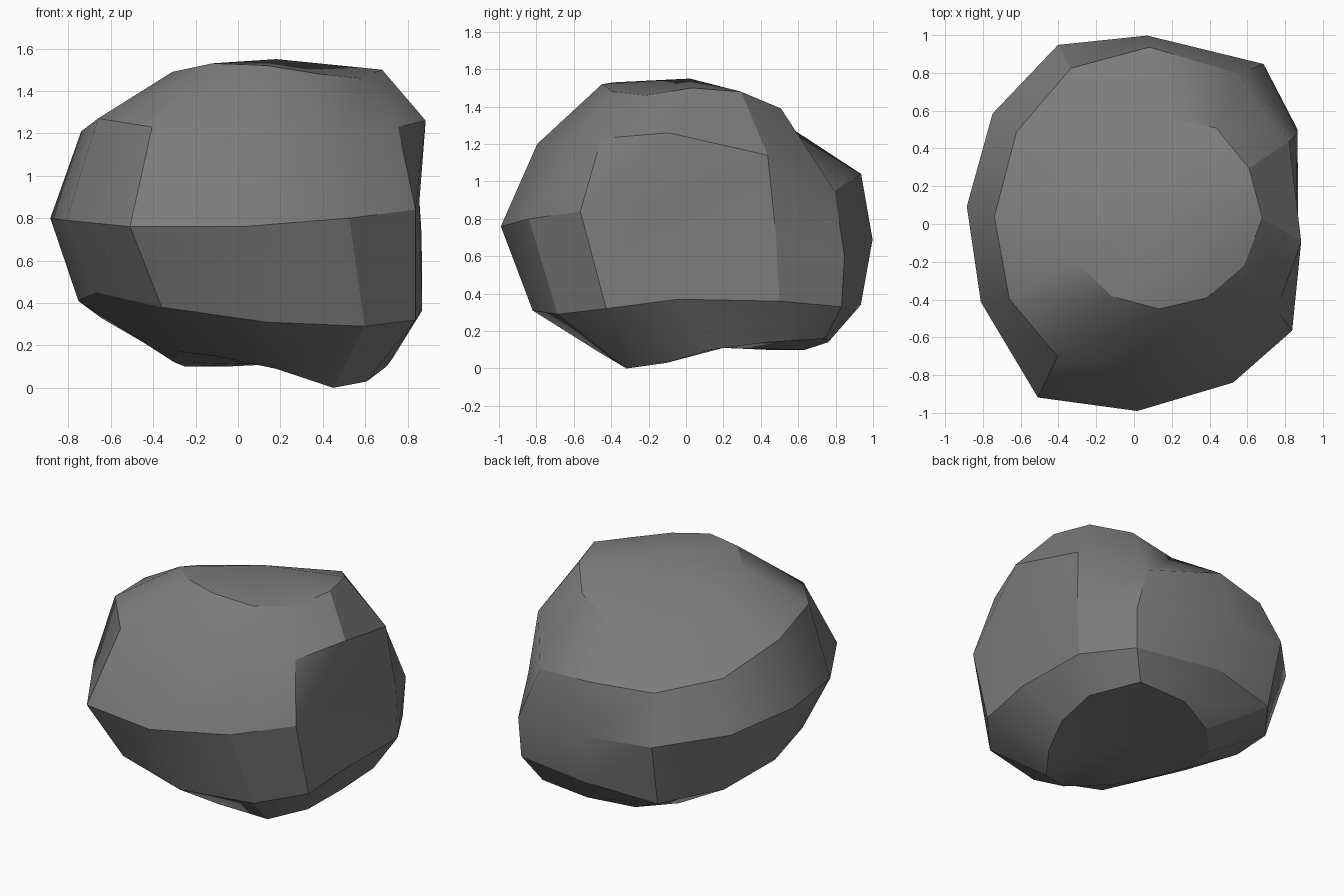
import bpy
import bmesh
from math import radians, cos, sin

# Remove the default cube only
default_cube = bpy.data.objects.get("Cube")
if default_cube:
    bpy.data.objects.remove(default_cube, do_unlink=True)


def make_material(name, colour):
    material = bpy.data.materials.new(name)
    material.use_nodes = True
    material.diffuse_color = colour
    shader = material.node_tree.nodes["Principled BSDF"]
    shader.inputs["Base Color"].default_value = colour
    shader.inputs["Roughness"].default_value = 0.9
    return material


# Facet directions around the boulder, in degrees, starting at the front left
sides = 12
even_directions = [238 + 360 / sides * i for i in range(sides)]
foot_directions = [244, 279, 311, 333, 357, 390, 411, 444, 474, 502, 532, 565]
girth_directions = [241, 271, 302, 326, 344, 389, 411, 446, 473, 502, 534, 567]
shoulder_directions = [240, 276, 307, 329, 354, 388, 415, 445, 472, 502, 537, 571]


def add_ring(bm, centre, directions, radii, heights):
    """One horizontal band of corners; radii and heights are in hundredths."""
    ring = []
    for angle, radius, height in zip(directions, radii, heights):
        x = centre[0] + cos(radians(angle)) * radius / 100
        y = centre[1] + sin(radians(angle)) * radius / 100
        ring.append(bm.verts.new((x, y, height / 100)))
    return ring


def bridge(bm, lower, upper):
    """Join two bands with a belt of facets."""
    for i in range(sides):
        j = (i + 1) % sides
        bm.faces.new((lower[i], lower[j], upper[j], upper[i]))


def close_with_point(bm, ring, point):
    """Cap a band with a shallow fan."""
    tip = bm.verts.new(point)
    for i in range(sides):
        bm.faces.new((ring[i], ring[(i + 1) % sides], tip))


def crease(start, end):
    """Split the facet between two corners along its diagonal."""
    shared = [face for face in start.link_faces if end in face.verts]
    bmesh.utils.face_split(shared[0], start, end)


bm = bmesh.new()

# Underside, tilted so that it rests on its front left corner
underside = add_ring(bm, (0.2, 0.15), even_directions,
                     [58, 62, 53, 48, 50, 60, 70, 61, 55, 53, 50, 54],
                     [15, 9, 0, 3, 10, 14, 16, 14, 10, 10, 12, 17])

# Lower shoulder
lower_shoulder = add_ring(bm, (0, 0), foot_directions,
                          [82, 83, 91, 94, 87, 100, 107, 94, 93, 82, 76, 74],
                          [38, 31, 29, 32, 37, 36, 33, 34, 29, 33, 41, 45])

# Widest girth
girth = add_ring(bm, (0, 0), girth_directions,
                 [105, 99, 99, 101, 89, 99, 109, 100, 103, 95, 89, 91],
                 [76, 76, 80, 84, 88, 72, 60, 69, 72, 76, 80, 79])

# Upper shoulder
upper_shoulder = add_ring(bm, (0, 0), shoulder_directions,
                          [81, 80, 80, 88, 89, 93, 97, 94, 89, 79, 74, 77],
                          [123, 120, 120, 123, 126, 114, 95, 104, 103, 108, 121, 127])

# Nearly round crown, falling away towards the back
crown = add_ring(bm, (0.15, 0.05), even_directions,
                 [51, 50, 50, 51, 53, 52, 54, 52, 51, 50, 50, 52],
                 [153, 152, 148, 146, 150, 148, 139, 128, 126, 130, 139, 149])

bands = [underside, lower_shoulder, girth, upper_shoulder, crown]
for lower, upper in zip(bands, bands[1:]):
    bridge(bm, lower, upper)
close_with_point(bm, crown, (0.18, 0.02, 1.55))
close_with_point(bm, underside, (0.15, 0.2, 0.11))

# Slanting crease between the front and the flat left cheek
crease(girth[3], upper_shoulder[4])
bmesh.ops.recalc_face_normals(bm, faces=bm.faces)

# Boulder object with soft facets and crisp main ridges
mesh = bpy.data.meshes.new("boulder")
bm.to_mesh(mesh)
bm.free()
boulder = bpy.data.objects.new("boulder", mesh)
bpy.context.collection.objects.link(boulder)
mesh.materials.append(make_material("grey stone", (0.2, 0.2, 0.2, 1)))

bpy.ops.object.select_all(action="DESELECT")
boulder.select_set(True)
bpy.context.view_layer.objects.active = boulder
bpy.ops.object.shade_smooth_by_angle(angle=radians(28))
